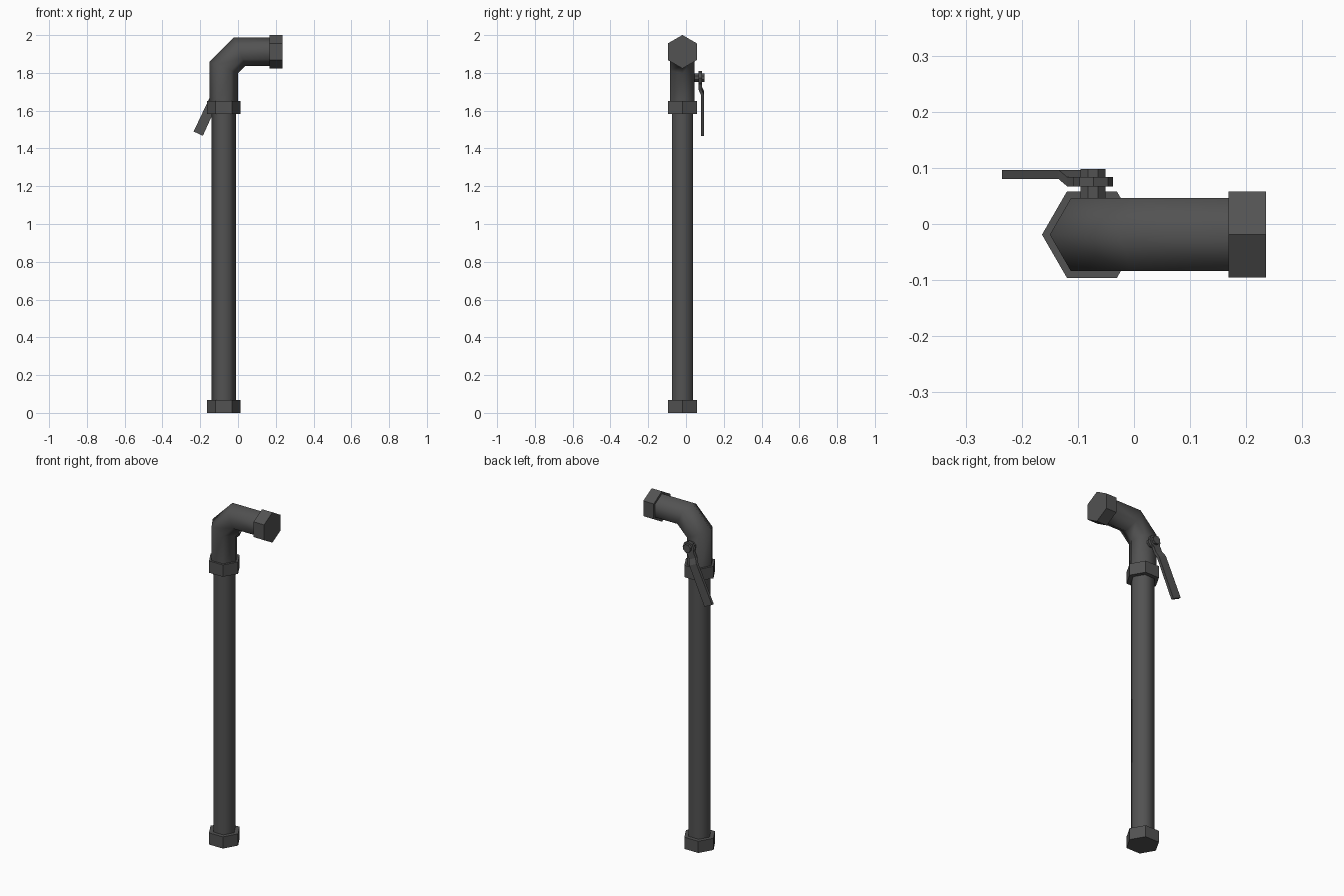
import bpy, bmesh, math
from mathutils import Vector

if "Cube" in bpy.data.objects:
    bpy.data.objects.remove(bpy.data.objects["Cube"], do_unlink=True)

metal = bpy.data.materials.new("dark_grey_metal")
metal.use_nodes = True
colour = (0.085, 0.085, 0.085, 1)
metal.diffuse_color = colour
metal.node_tree.nodes["Principled BSDF"].inputs["Base Color"].default_value = colour

Y = Vector((0, 1, 0))
CX, CY = -0.075, -0.019   # axis of the upright pipe
ARM_Z = 1.912             # axis of the outlet arm


def loft(name, rings, smooth=False):
    """Skin a list of equal rings, cap both ends."""
    bm = bmesh.new()
    loops = [[bm.verts.new(p) for p in ring] for ring in rings]
    n = len(loops[0])
    for a, b in zip(loops, loops[1:]):
        for i in range(n):
            j = (i + 1) % n
            bm.faces.new((a[i], a[j], b[j], b[i])).smooth = smooth
    bm.faces.new(loops[0])
    bm.faces.new(loops[-1])
    bmesh.ops.recalc_face_normals(bm, faces=bm.faces)
    mesh = bpy.data.meshes.new(name)
    bm.to_mesh(mesh)
    bm.free()
    mesh.materials.append(metal)
    obj = bpy.data.objects.new(name, mesh)
    bpy.context.collection.objects.link(obj)
    return obj


def tube(name, path, radius, smooth=False, sides=6):
    """Sweep a polygon along an x-z path with mitred corners."""
    pts = [Vector((x, CY, z)) for x, z in path]
    dirs = [(b - a).normalized() for a, b in zip(pts, pts[1:])]
    rings = []
    for i, p in enumerate(pts):
        before, after = dirs[max(i - 1, 0)], dirs[min(i, len(dirs) - 1)]
        tangent = (before + after).normalized()
        side = Y.cross(tangent) / tangent.dot(after)
        ring = []
        for k in range(sides):
            a = math.tau * k / sides
            ring.append(p + radius * (math.cos(a) * side + math.sin(a) * Y))
        rings.append(ring)
    return loft(name, rings, smooth)


# Upright pipe and mitred elbow
tube("upright_pipe", [(CX, 0.03), (CX, 1.63)], 0.064, True)
tube("elbow", [(CX, 1.62), (CX, 1.828), (0.009, ARM_Z), (0.2, ARM_Z)], 0.075, True)

# Hexagonal nuts
tube("bottom_nut", [(CX, 0), (CX, 0.068)], 0.089)
tube("collar_nut", [(CX, 1.583), (CX, 1.652)], 0.089)
tube("outlet_nut", [(0.168, ARM_Z), (0.235, ARM_Z)], 0.0885)

# Valve pin
PIVOT = Vector((-0.073, 0, 1.775))
pin = []
for y in (0.03, 0.098):
    pin.append([PIVOT + Vector((0.024 * math.cos(a), y, 0.024 * math.sin(a)))
                for a in (math.tau * (k + 0.5) / 8 for k in range(8))])
loft("valve_pin", pin)

# Cranked lever: distance along, half width, inner y
along = Vector((-0.42, 0, -0.906)).normalized()
across = Vector((-along.z, 0, along.x))
stations = [(-0.033, 0.014, 0.067), (-0.014, 0.033, 0.067),
            (0.014, 0.033, 0.067), (0.03, 0.022, 0.067),
            (0.062, 0.022, 0.067), (0.092, 0.025, 0.08), (0.327, 0.027, 0.08)]
rings = []
for d, w, y in stations:
    c = PIVOT + along * d
    rings.append([c + across * s * w + Y * (y + t)
                  for s, t in ((-1, 0), (1, 0), (1, 0.0165), (-1, 0.0165))])
loft("valve_lever", rings)
